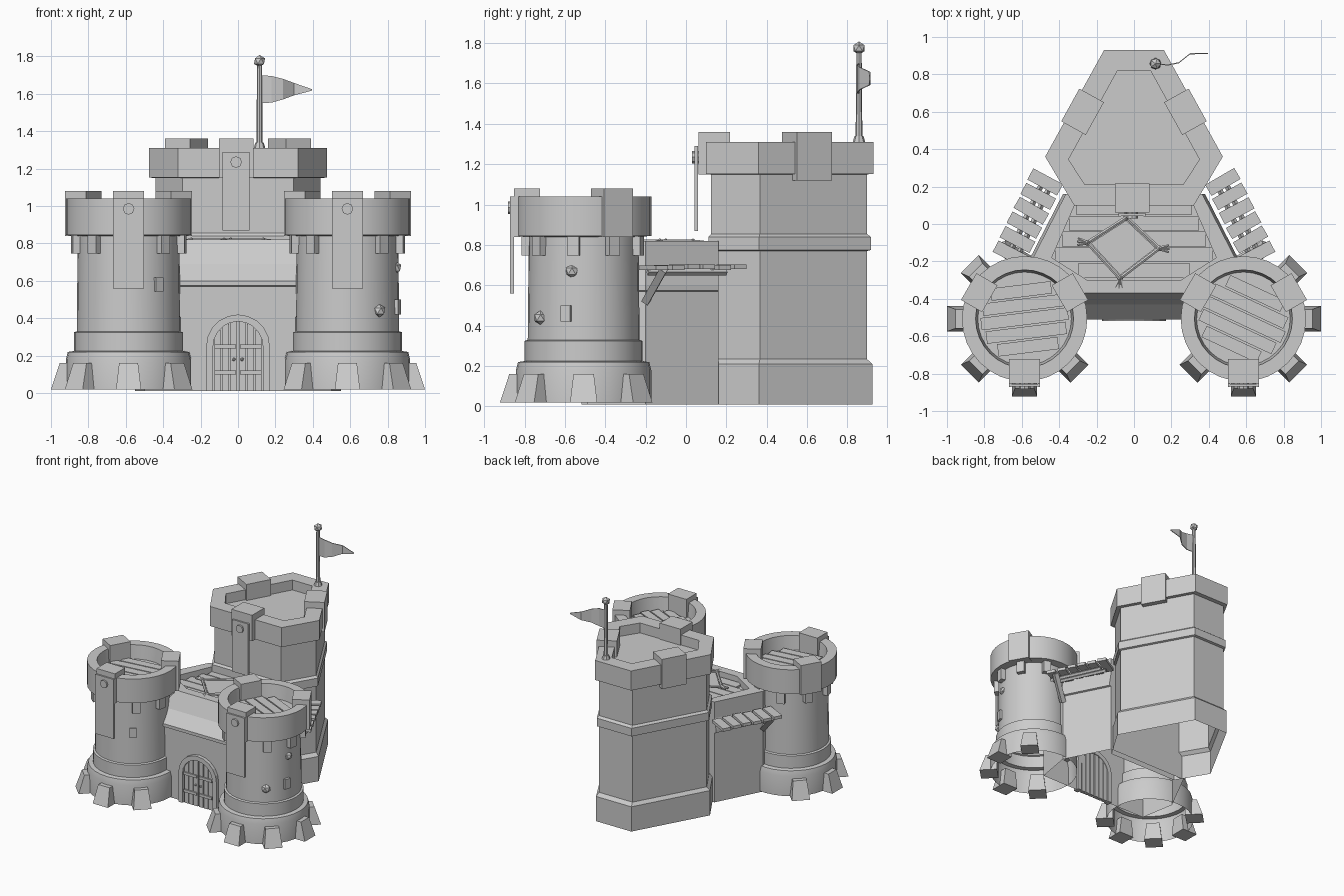
import bpy, bmesh, random
from math import sin, cos, pi, radians, sqrt
from mathutils import Matrix, Vector

if "Cube" in bpy.data.objects:
    bpy.data.objects.remove(bpy.data.objects["Cube"])

random.seed(4)


def finish(name, bm, smooth=False, recalc=False):
    if recalc:
        bmesh.ops.recalc_face_normals(bm, faces=bm.faces)
    me = bpy.data.meshes.new(name)
    bm.to_mesh(me)
    bm.free()
    ob = bpy.data.objects.new(name, me)
    bpy.context.collection.objects.link(ob)
    if smooth:
        bpy.ops.object.select_all(action='DESELECT')
        ob.select_set(True)
        bpy.context.view_layer.objects.active = ob
        bpy.ops.object.shade_smooth_by_angle(angle=radians(30))
    return ob


def loft(name, rings, start=False, end=True, smooth=False, recalc=False):
    """Skin a series of equal-sized point rings."""
    bm = bmesh.new()
    rows = [[bm.verts.new(p) for p in r] for r in rings]
    n = len(rows[0])
    for a, b in zip(rows, rows[1:]):
        for i in range(n):
            j = (i + 1) % n
            bm.faces.new((a[i], a[j], b[j], b[i]))
    if start:
        bm.faces.new(rows[0][::-1])
    if end:
        bm.faces.new(rows[-1])
    return finish(name, bm, smooth, recalc)


def box(name, size, loc, rot=0.0, top=(1, 1), shift=0.0):
    """Box turned about z; top face can be narrowed and shifted along local x."""
    bm = bmesh.new()
    bmesh.ops.create_cube(bm, size=1)
    for v in bm.verts:
        if v.co.z > 0:
            v.co.x, v.co.y = v.co.x * top[0], v.co.y * top[1]
    bm.transform(Matrix.Translation(loc) @ Matrix.Rotation(rot, 4, 'Z') @ Matrix.Diagonal((*size, 1)))
    if shift:
        for v in bm.verts:
            if v.co.z > loc[2]:
                v.co += Vector((cos(rot), sin(rot), 0)) * shift
    return finish(name, bm)


def rod(name, a, b, r1, r2=None, seg=8):
    a, b = Vector(a), Vector(b)
    bm = bmesh.new()
    bmesh.ops.create_cone(bm, cap_ends=True, segments=seg, radius1=r1,
                          radius2=r1 if r2 is None else r2, depth=(b - a).length)
    q = (b - a).to_track_quat('Z', 'Y').to_matrix().to_4x4()
    bm.transform(Matrix.Translation((a + b) / 2) @ q)
    return finish(name, bm)


def ball(name, loc, r):
    bm = bmesh.new()
    bmesh.ops.create_icosphere(bm, subdivisions=1, radius=r)
    bm.transform(Matrix.Translation(loc))
    return finish(name, bm)


def sym(half, z):
    """Mirror a right-hand half outline into a closed ring at height z."""
    return [(x, y, z) for x, y in half] + [(-x, y, z) for x, y in half[::-1]]


def circle(c, r, z, n=32):
    return [(c[0] + r * cos(2 * pi * i / n), c[1] + r * sin(2 * pi * i / n), z) for i in range(n)]


def banner(x, y, z0, z1, w):
    box("banner", (w, 0.012, z1 - z0), (x, y, (z0 + z1) / 2))
    for s in (-1, 1):
        box("banner_edge", (0.012, 0.018, z1 - z0), (x + s * (w / 2 - 0.006), y, (z0 + z1) / 2))
    rod("banner_peg", (x, y + 0.03, z1 - 0.055), (x, y - 0.02, z1 - 0.055), 0.031)


# Front round towers
TOWER = [(.335, .02), (.335, .18), (.325, .22), (.292, .225), (.292, .325), (.277, .33),
         (.272, .84), (.335, .845), (.335, 1.04), (.262, 1.04), (.25, .93)]
for side in (-1, 1):
    c = (side * .585, -.507)

    def at(r, deg, z):
        a = radians(deg)
        return (c[0] + r * cos(a), c[1] + r * sin(a), z)

    loft("round_tower", [circle(c, r, z) for r, z in TOWER], smooth=True)
    for deg in (-90, 30, 150):
        box("tower_merlon", (.13, .165, .24), at(.28, deg, .96), radians(deg))
    for k in range(9):
        deg = -90 + 40 * k
        box("corbel", (.05, .06, .095), at(.283, deg, .795), radians(deg), (1, 1.0))
    for k in range(5):
        deg = -45 - 45 * k if side < 0 else -135 + 45 * k
        box("buttress", (.135, .135, .14), at(.347, deg, .09), radians(deg), (.66, .75), -.023)
    # floor boards cut to the round
    turn = radians(7 if side < 0 else -25)
    for k in range(-2, 3):
        off = k * .075
        ln = 2 * sqrt(.235 ** 2 - (abs(off) + .02) ** 2)
        box("tower_board", (ln, .066, .02),
            (c[0] - sin(turn) * off, c[1] + cos(turn) * off, .94), turn)
    banner(c[0], -.862, .56, 1.04, .165)

    # Plank walkway along each side wall, with a strut
    ang = radians(29)
    for k in range(6):
        t = k / 5
        box("walkway_plank", (.18, .068, .024),
            (side * (.66 - .185 * t), -.16 + .385 * t, .69 + random.uniform(-.004, .004)),
            side * (ang + random.uniform(-.03, .03)))
    for d, z in ((.0, .665), (.05, .665)):
        rod("walkway_beam", (side * (.63 + d), -.19, z), (side * (.45 + d), .2, z), .015, seg=4)
    rod("walkway_strut", (side * .55, -.2, .52), (side * .7, -.11, .68), .026, seg=4)

# Loose stones and slit windows on the towers
for x, y, z in ((.84, -.565, .67), (.755, -.72, .44)):
    ball("tower_stone", (x, y, z), .036)
box("slit_window", (.05, .05, .08), (.84, -.59, .46), radians(-18))
box("slit_window", (.04, .05, .075), (-.43, -.725, .58), radians(-55))

# Keep with hollow parapet
CROWN = [(.32, .10), (.475, .36), (.16, .93)]
INNER = [(.262, .21), (.35, .345), (.088, .82)]


def keep(k, z):
    return sym([(x * k, .45 + (y - .45) * k) for x, y in CROWN], z)


loft("keep", [keep(.985, .01), keep(.985, .21), keep(.93, .235), keep(.93, .77), keep(.97, .775),
              keep(.97, .84), keep(.93, .855), keep(.93, 1.15), keep(1, 1.152), keep(1, 1.31),
              sym(INNER, 1.31), sym(INNER, 1.23)])
box("keep_merlon_front", (.185, .155, .21), (-.01, .14, 1.255))
for s in (-1, 1):
    box("keep_merlon_side", (.15, .2, .24), (s * .275, .60, 1.24), s * radians(29))
banner(-.01, .05, .87, 1.29, .145)

# Gatehouse between towers and keep


def gate(front, d, z):
    return sym([(.5, front), (.55 + d, -.2), (.365 + d, .16)], z)


YARD = [(.25, -.30), (.44, -.18), (.30, .14)]
loft("gatehouse", [gate(-.49, 0, .01), gate(-.49, 0, .57), gate(-.51, .015, .575),
                   gate(-.51, .015, .6), gate(-.43, 0, .69), gate(-.37, 0, .82),
                   sym(YARD, .82), sym(YARD, .765)])
for k in range(5):
    y = -.25 + k * .085
    hw = .30 if k == 0 else .43 - (y + .18) * .44
    box("yard_board", (2 * hw, .078, .02), (0, y, .772))

# Hide stretched on a tilted square frame, tied with claws
CORNERS = [Vector(p) for p in ((-.04, .035, .815), (.135, -.13, .815),
                               (-.075, -.29, .815), (-.25, -.1, .815))]
mid = sum(CORNERS, Vector()) / 4
loft("hide", [[mid + (p - mid) * .9 - Vector((0, 0, h)) for p in CORNERS[::-1]] for h in (.012, 0)],
     start=True, recalc=True)
for i, p in enumerate(CORNERS):
    rod("hide_frame", p, CORNERS[(i + 1) % 4], .011, seg=6)
    out = (p - mid).normalized()
    ball("hide_knot", p, .018)
    for d in (-.35, 0, .35):
        tip = Matrix.Rotation(d, 3, 'Z') @ out
        rod("hide_claw", p, p + tip * .055, .012, .006, seg=6)

# Arched doorway and planked double door
path = [(1, 0, 0.01)] + [(cos(pi * i / 10), sin(pi * i / 10), .25) for i in range(11)] + [(-1, 0, 0.01)]
loft("door_arch", [[(r * cx, y, z + r * cz) for r, y in
                    ((.17, -.518), (.17, -.47), (.133, -.47), (.133, -.518))]
                   for cx, cz, z in path], start=True, recalc=True)
for x in (-.108, -.066, -.024, .024, .066, .108):
    h = .25 + sqrt(.14 ** 2 - x * x) - .015
    box("door_plank", (.036, .03, h), (x, -.49, h / 2 + .01))
for s in (-1, 1):
    for z in (.11, .25):
        box("door_strap", (.115, .012, .022), (s * .068, -.509, z))
    ball("door_knob", (s * .022, -.51, .18), .01)

# Flagpole and wavy pennant
px, py = .115, .857
rod("pole_foot", (px, py, 1.30), (px, py, 1.34), .034, .022)
rod("flagpole", (px, py, 1.31), (px, py, 1.77), .017, .013)
ball("pole_ball", (px, py, 1.775), .033)
WAVE = [(.12, .857, 1.55, 1.70), (.18, .85, 1.553, 1.695), (.24, .862, 1.57, 1.68),
        (.30, .91, 1.592, 1.658), (.395, .912, 1.617, 1.625)]
loft("pennant", [[(x, y - .003, a), (x, y + .003, a), (x, y + .003, b), (x, y - .003, b)]
                 for x, y, a, b in WAVE], start=True, recalc=True)
